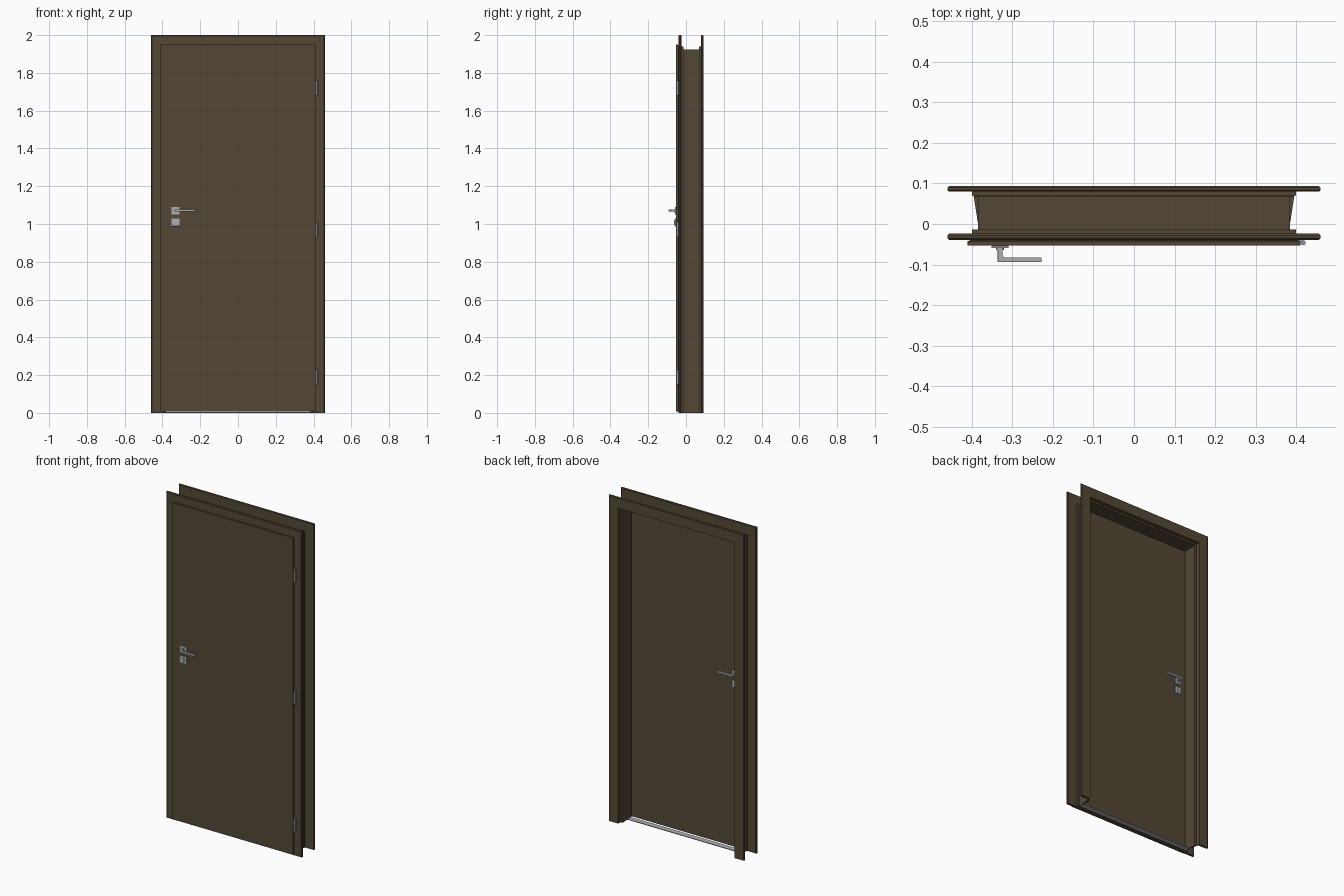
import bpy, bmesh, math

if "Cube" in bpy.data.objects:
    bpy.data.objects.remove(bpy.data.objects["Cube"])


def material(name, rgb):
    m = bpy.data.materials.new(name)
    m.diffuse_color = (*rgb, 1)
    m.use_nodes = True
    m.node_tree.nodes["Principled BSDF"].inputs["Base Color"].default_value = m.diffuse_color
    return m


BROWN = material("brown_paint", (0.088, 0.064, 0.036))
METAL = material("brushed_metal", (0.42, 0.43, 0.44))
HINGE = material("hinge_steel", (0.30, 0.33, 0.36))
SEAL = material("dark_seal", (0.02, 0.018, 0.015))


def finish(name, bm, mat, bevel=0.0):
    bmesh.ops.recalc_face_normals(bm, faces=bm.faces)
    me = bpy.data.meshes.new(name)
    bm.to_mesh(me)
    bm.free()
    me.materials.append(mat)
    ob = bpy.data.objects.new(name, me)
    bpy.context.collection.objects.link(ob)
    if bevel:
        b = ob.modifiers.new("bevel", 'BEVEL')
        b.width, b.segments = bevel, 2
    return ob


def box(name, x, y, z, mat, bevel=0.0):
    bm = bmesh.new()
    bmesh.ops.create_cube(bm, size=1)
    for v in bm.verts:
        v.co = [lo + (c + 0.5) * (hi - lo) for c, (lo, hi) in zip(v.co, (x, y, z))]
    return finish(name, bm, mat, bevel)


def cylinder(name, centre, radius, depth, mat, along_y=False):
    bm = bmesh.new()
    bmesh.ops.create_cone(bm, cap_ends=True, segments=20, radius1=radius,
                          radius2=radius, depth=depth)
    for v in bm.verts:
        x, y, z = v.co
        if along_y:
            y, z = z, -y
        v.co = (x + centre[0], y + centre[1], z + centre[2])
    for f in bm.faces:
        f.smooth = len(f.verts) == 4
    return finish(name, bm, mat)


def surround(name, profile, mat, z0=0.0):
    """Sweep a closed (half width, y) profile up, over and down with mitred corners."""
    bm = bmesh.new()
    rings = []
    for u, y in profile:
        top = 1.54 + u
        rings.append([bm.verts.new(p) for p in
                      ((-u, y, z0), (-u, y, top), (u, y, top), (u, y, z0))])
    n = len(rings)
    for i in range(n):
        a, b = rings[i], rings[(i + 1) % n]
        for k in range(3):
            bm.faces.new((a[k], a[k + 1], b[k + 1], b[k]))
    for k in (0, 3):
        bm.faces.new([r[k] for r in rings])
    return finish(name, bm, mat)


# Door frame: front casing, rebate, jamb, back rebate, back casing
c = 0.004
surround("door_frame", [
    (0.46 - c, -0.039), (0.395, -0.039), (0.395, -0.015), (0.382, -0.015),
    (0.382, 0.068), (0.395, 0.068), (0.395, 0.0935), (0.46 - c, 0.0935),
    (0.46, 0.0935 - c), (0.46, 0.0795 + c), (0.46 - c, 0.0795), (0.399, 0.0795),
    (0.399, 0.070), (0.385, 0.070), (0.385, -0.013), (0.399, -0.013),
    (0.399, -0.024), (0.46 - c, -0.024), (0.46, -0.024 - c), (0.46, -0.039 + c),
], BROWN)

# Rebated door leaf: body inside the frame and overlapping front flap
box("door_leaf_body", (-0.392, 0.392), (-0.043, -0.0155), (0.008, 1.932), BROWN)
box("door_leaf_front", (-0.41, 0.41), (-0.0535, -0.0415), (0.008, 1.951), BROWN, 0.001)
surround("door_seal", [(0.396, -0.0415), (0.405, -0.0415),
                       (0.405, -0.039), (0.396, -0.039)], SEAL, 0.008)

# Floor strip
box("threshold_strip", (-0.382, 0.382), (-0.012, 0.022), (0.0, 0.004), METAL)


# Handle set, built for each side (s is the outward y direction)
def handle_set(side, face, s):
    def span(a, b):
        return tuple(sorted((face + s * a, face + s * b)))
    hx = -0.330
    for part, z in (("handle_rose", 1.07), ("lock_rose", 1.009)):
        box(f"{side}_{part}", (hx - 0.021, hx + 0.021), span(0, 0.006),
            (z - 0.021, z + 0.021), METAL, 0.0008)
    cylinder(f"{side}_handle_collar", (hx, face + s * 0.008, 1.07), 0.010, 0.006, METAL, True)
    cylinder(f"{side}_lock_cylinder", (hx, face + s * 0.007, 1.012), 0.008, 0.006, METAL, True)
    box(f"{side}_lock_body", (hx - 0.004, hx + 0.004), span(0.004, 0.010),
        (0.995, 1.010), METAL)
    # L-shaped lever with a filleted inner corner
    outline = [(-0.336, 0.004), (-0.336, 0.040), (-0.228, 0.040), (-0.228, 0.029)]
    for i in range(6):
        a = math.radians(90 * i / 5)
        outline.append((-0.317 - 0.007 * math.sin(a), 0.022 + 0.007 * math.cos(a)))
    outline.append((-0.324, 0.004))
    bm = bmesh.new()
    f = bm.faces.new([bm.verts.new((x, face + s * d, 1.066)) for x, d in outline])
    ext = bmesh.ops.extrude_face_region(bm, geom=[f])
    for v in ext["geom"]:
        if isinstance(v, bmesh.types.BMVert):
            v.co.z += 0.012
    finish(f"{side}_lever", bm, METAL, 0.0015)


handle_set("front", -0.0535, -1)
handle_set("back", -0.0155, 1)

# Three barrel hinges with a short mounting plate
for i, z in enumerate((0.19, 0.97, 1.72)):
    for k in (-1, 1):
        cylinder(f"hinge_barrel_{i}_{k}", (0.417, -0.046, z + k * 0.0198), 0.006, 0.0384, HINGE)
    cylinder(f"hinge_pin_{i}", (0.417, -0.046, z), 0.004, 0.079, HINGE)
    box(f"hinge_plate_{i}", (0.404, 0.417), (-0.0415, -0.0395), (z - 0.036, z + 0.036), HINGE)
